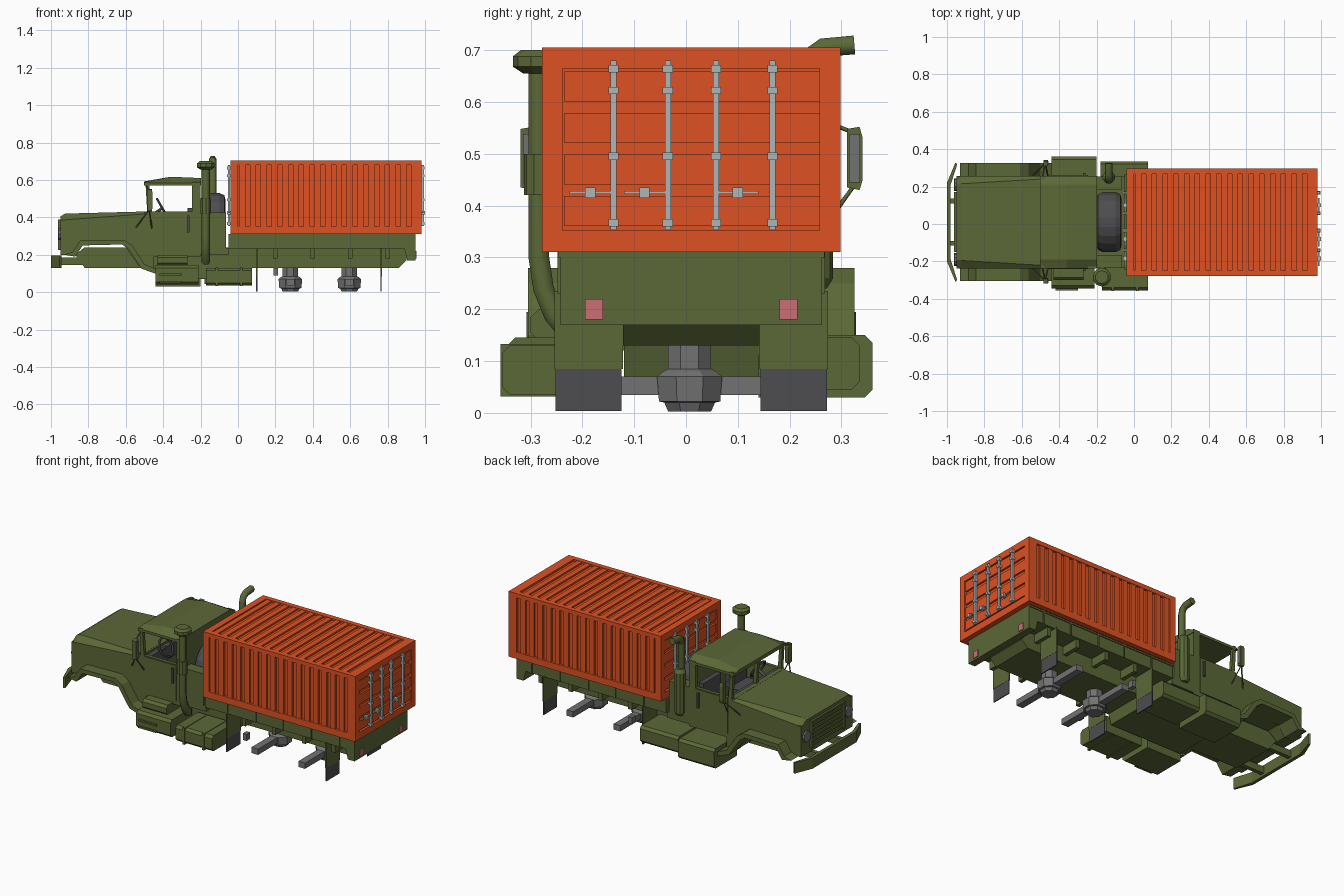
import bpy, bmesh, math
from mathutils import Vector

if "Cube" in bpy.data.objects:
    bpy.data.objects.remove(bpy.data.objects["Cube"])

C = 0.01  # the truck's centre line in y


def mat(name, r, g, b):
    m = bpy.data.materials.new(name)
    m.diffuse_color = (r, g, b, 1)
    m.use_nodes = True
    m.node_tree.nodes["Principled BSDF"].inputs["Base Color"].default_value = m.diffuse_color
    return m


GREEN = mat("olive", .105, .138, .038)
ORANGE = mat("orange", .73, .085, .017)
SILVER = mat("silver", .42, .47, .48)
DARK = mat("dark_grey", .075, .075, .08)
GREY = mat("mid_grey", .17, .17, .17)
RED = mat("lamp_red", .6, .16, .17)


def finish(name, bm, m):
    bmesh.ops.recalc_face_normals(bm, faces=bm.faces)
    me = bpy.data.meshes.new(name)
    bm.to_mesh(me)
    bm.free()
    me.materials.append(m)
    ob = bpy.data.objects.new(name, me)
    bpy.context.collection.objects.link(ob)
    return ob


def loft(name, rings, m):
    bm = bmesh.new()
    vs = [[bm.verts.new(p) for p in r] for r in rings]
    n = len(vs[0])
    for a, b in zip(vs, vs[1:]):
        for i in range(n):
            bm.faces.new((a[i], a[(i + 1) % n], b[(i + 1) % n], b[i]))
    bm.faces.new(vs[0])
    bm.faces.new(vs[-1])
    return finish(name, bm, m)


def boxes(name, items, m):
    """Several boxes (x0,x1,y0,y1,z0,z1) in one object; y is relative to the centre line."""
    bm = bmesh.new()
    for x0, x1, y0, y1, z0, z1 in items:
        vs = bmesh.ops.create_cube(bm, size=1)["verts"]
        for v in vs:
            v.co = ((x0 + x1) / 2 + v.co.x * (x1 - x0), C + (y0 + y1) / 2 + v.co.y * (y1 - y0),
                    (z0 + z1) / 2 + v.co.z * (z1 - z0))
    return finish(name, bm, m)


def side_prism(name, pts, y0, y1, m):
    return loft(name, [[(x, C + y, z) for x, z in pts] for y in (y0, y1)], m)


def lathe(name, prof, centre, axis, n, m):
    """Stack of (radius, height) rings about an axis."""
    q = Vector((0, 0, 1)).rotation_difference(Vector(axis))
    rings = [[Vector(centre) + q @ Vector((r * math.cos(t), r * math.sin(t), h))
              for t in [(i + .5) * math.tau / n for i in range(n)]] for r, h in prof]
    return loft(name, rings, m)


def tube(name, pts, r, m, res=1):
    cu = bpy.data.curves.new(name, "CURVE")
    cu.dimensions = "3D"
    cu.bevel_depth, cu.bevel_resolution, cu.use_fill_caps = r, res, True
    sp = cu.splines.new("POLY")
    sp.points.add(len(pts) - 1)
    for p, co in zip(sp.points, pts):
        p.co = (*co, 1)
    cu.materials.append(m)
    ob = bpy.data.objects.new(name, cu)
    bpy.context.collection.objects.link(ob)
    return ob


def both(items):
    """Mirror boxes across the centre line."""
    return items + [(a, b, -d, -c, e, f) for a, b, c, d, e, f in items]


# Cargo container: core, edge frame, corrugations
X0, X1, W, Z0, Z1 = -.04, .98, .288, .31, .705
boxes("container_core", [(X0 + .014, X1 - .014, -W + .014, W - .014, Z0 + .005, Z1 - .012)], ORANGE)
frame = both([(X0, X1, W - .03, W, Z0, Z0 + .04), (X0, X1, W - .03, W, Z1 - .025, Z1)])
for a, b in ((X0, X0 + .04), (X1 - .055, X1)):
    frame += both([(a, b, W - .04, W, Z0, Z1)])
    frame += [(a, b, -W, W, Z0, Z0 + .042), (a, b, -W, W, Z1 - .04, Z1)]
boxes("container_frame", frame, ORANGE)
boxes("container_side_ribs", both([(.006 + i * .0575, .039 + i * .0575, W - .02, W - .002, Z0 + .03, Z1 - .02)
                                   for i in range(16)]), ORANGE)
boxes("container_roof_ribs", [(.006 + i * .0575, .039 + i * .0575, -W + .02, W - .02, Z1 - .02, Z1 - .002)
                              for i in range(16)], ORANGE)

# Both door ends: panels, lock rods, brackets and handles
for end, xe, s in (("rear", X1, 1), ("front", X0, -1)):
    def xr(a, b):
        return tuple(sorted((xe + s * a, xe + s * b)))
    boxes(end + "_door_panels", [(*xr(-.02, -.003), -.245, .255, z - .029, z + .029)
                                 for z in (.39, .47, .55, .63)], ORANGE)
    rods, hand = [], []
    for y, d in ((-.15, -1), (-.045, -1), (.048, 1), (.157, 1)):
        rods.append((*xr(.002, .014), y - .006, y + .006, .353, .68))
        rods += [(*xr(-.003, .018), y - .01, y + .01, z - .007, z + .007) for z in (.367, .495, .622, .664)]
        h = y - .045 if d < 0 else y + .042
        hand += [(*xr(-.003, .02), h - .01, h + .01, .415, .435),
                 (*xr(.004, .012), h - .04, h + .04, .422, .428)]
    boxes(end + "_lock_rods", rods, SILVER)
    boxes(end + "_lock_handles", hand[:-2], SILVER)

# Cargo bed with ribs, tail panel, lamps
side_prism("bed", [(-.05, .31), (.95, .31), (.95, .17), (.905, .17), (.89, .23), (-.05, .23)], -.252, .252, GREEN)
boxes("bed_ribs", both([(x - .004, x + .004, .25, .258, .23, .31) for x in (.1, .29, .47, .66, .85)]
                       + [(-.05, .95, .25, .257, .3, .31)]), GREEN)
boxes("tail_lamps", both([(.945, .955, .17, .205, .18, .22)]), RED)
side_prism("chassis_frame", [(-.82, .24), (.9, .24), (.9, .17), (.86, .13), (-.82, .13), (-.87, .2)], -.132, .132, GREEN)
side_prism("gearbox", [(-.47, .14), (.08, .14), (.06, .07), (-.42, .07)], -.13, .13, GREEN)
boxes("bed_cross_beams", [(x - .012, x + .012, -.24, .24, .18, .23) for x in (.2, .4, .6, .8)], GREEN)
for x, n in ((.1, "front"), (.765, "rear")):
    boxes(n + "_flap_hangers", both([(x - .004, x + .004, .132, .264, .085, .235)]), GREEN)
    boxes(n + "_mud_flaps", both([(x - .003, x + .003, .134, .262, .004, .09)]), DARK)

# Rear axles with differentials
for i, x in enumerate((.28, .595)):
    boxes("axle_beam_%d" % i, [(x - .022, x + .022, -.25, .25, .035, .07)], GREY)
    lathe("differential_%d" % i, [(.045, .003), (.053, .02), (.064, .022), (.068, .07), (.055, .08), (.045, .085),
                                  (.045, .13)], (x, C - .003, 0), (0, 0, 1), 8, GREY)

# Hood with wheel arches, tapered top
side_prism("hood_lower", [(-.95, .385), (-.95, .2), (-.88, .2), (-.83, .255), (-.61, .255), (-.53, .14), (-.45, .12),
                          (-.45, .4), (-.5, .4)], -.247, .247, GREEN)


def hood_ring(x, w, z, wt, zt):
    return [(x, C + y, q) for y, q in ((-w, .36), (-w, z), (-wt, zt), (wt, zt), (w, z), (w, .36))]


loft("hood_top", [hood_ring(-.95, .246, .375, .2, .405), hood_ring(-.925, .247, .387, .205, .42),
                  hood_ring(-.47, .247, .42, .232, .432)], GREEN)
# Grille, head lamps
boxes("grille_slats", [(-.958, -.945, -.14, .14, .235 + i * .024, .248 + i * .024) for i in range(6)]
      + [(-.962, -.945, -.16, .16, .378, .388)] + both([(-.962, -.945, .145, .16, .225, .388)]), GREEN)
for s in (-1, 1):
    lathe("head_lamp", [(.034, 0), (.034, .014), (.022, .016)], (-.947, C + s * .2, .31), (-1, 0, 0), 10, GREY)

# Front fenders
FEND = [(-.93, .2), (-.885, .215), (-.845, .275), (-.61, .28), (-.565, .25), (-.5, .15), (-.43, .12),
        (-.43, .095), (-.515, .125), (-.585, .23), (-.62, .255), (-.83, .25), (-.87, .19)]
for s in (-1, 1):
    side_prism("front_fender", FEND, s * .2, s * .315, GREEN)

# Bumper with swept ends
half = [(-1, .21), (-.955, .318), (-.945, .31), (-.98, .2)]
bump = [half[0], half[1], half[2], half[3]] + [(x, -y) for x, y in reversed(half)]
loft("bumper", [[(x, C + y, z) for x, y in bump] for z in (.13, .195)], GREEN)
boxes("bumper_brackets", both([(-.985, -.82, .1, .125, .145, .185)]), GREEN)

# Cab: tub, pillars, roof
boxes("cab_walls", both([(-.49, -.2, .227, .247, .2, .432)])
      + [(-.5, -.48, -.24, .24, .2, .432), (-.22, -.2, -.247, .247, .2, .59), (-.5, -.2, -.247, .247, .19, .21)]
      + both([(-.245, -.2, .227, .247, .43, .59)]), GREEN)
for y in (-.237, 0, .237):
    side_prism("windshield_pillar", [(-.485, .42), (-.495, .59), (-.475, .59), (-.462, .42)], y - .01, y + .01, GREEN)


def roof_ring(x, z):
    return [(x, C + y, q) for y, q in ((-.247, .57), (-.247, .585), (-.2, z), (.2, z), (.247, .585), (.247, .57))]


loft("cab_roof", [roof_ring(-.503, .592), roof_ring(-.36, .617), roof_ring(-.197, .61)], GREEN)
boxes("door_panels", both([(-.46, -.245, .245, .251, .215, .428)]), GREEN)
boxes("door_handles", both([(-.272, -.26, .25, .262, .32, .41)]), DARK)

# Cab interior
boxes("seats", both([(-.37, -.26, .04, .21, .21, .33), (-.27, -.24, .04, .21, .33, .45)]), DARK)
boxes("dashboard", [(-.48, -.44, -.225, .225, .34, .42)], DARK)
bpy.ops.mesh.primitive_torus_add(major_radius=.055, minor_radius=.007, major_segments=16, minor_segments=6,
                                 location=(-.405, C - .12, .45), rotation=(0, math.radians(60), 0))
wheel = bpy.context.object
wheel.name = "steering_wheel"
wheel.data.materials.append(DARK)
tube("steering_column", [(-.46, C - .12, .41), (-.405, C - .12, .45)], .009, DARK)

# Mirrors with brackets
for s in (-1, 1):
    y = C + s * .315
    loft("mirror", [[(x, y + a, z) for a, z in ((-.014, .435), (.01, .43), (.016, .45), (.016, .53), (.01, .552),
                                                (-.014, .548))] for x in (-.485, -.46)], GREEN)
    boxes("mirror_glass", [(-.461, -.457, y - C - .01, y - C + .011, .445, .538)], GREY)
    for p in (((-.55, C + s * .24, .34), (-.475, y, .44)), ((-.49, C + s * .24, .57), (-.475, y, .54)),
              ((-.46, C + s * .245, .34), (-.475, y, .44))):
        tube("mirror_bracket", p, .004, GREEN, 0)

# Spare wheel upright behind the cab, in its carrier
lathe("spare_tyre", [(.09, -.045), (.13, -.065), (.15, -.06), (.162, -.035), (.162, .035), (.15, .06), (.13, .065),
                     (.09, .045)], (-.133, C, .37), (1, 0, 0), 20, DARK)
boxes("spare_carrier", both([(-.2, -.065, .175, .245, .22, .425)]) + [(-.2, -.05, -.245, .245, .2, .235)], GREEN)

# Air intake with mushroom cap on one side
IX, IY = -.172, -.284
tube("intake_pipe", [(IX, -.23, .16), (IX, -.255, .19), (IX, -.275, .24), (IX, IY, .3), (IX, IY, .67)], .023, GREEN)
lathe("intake_cap", [(.03, .655), (.05, .668), (.05, .688), (.035, .7)], (IX, IY, 0), (0, 0, 1), 10, GREEN)
lathe("intake_sleeve", [(.029, .42), (.029, .5)], (IX, IY, 0), (0, 0, 1), 10, GREEN)
# Exhaust stack with curved outlet on the other side
tube("exhaust_pipe", [(-.135, .235, .2), (-.135, .235, .66), (-.135, .243, .69), (-.135, .265, .705),
                      (-.135, .325, .71)], .021, GREEN)
lathe("exhaust_shield", [(.022, .24), (.034, .26), (.034, .5), (.022, .52)], (-.135, .25, 0), (0, 0, 1), 10, GREEN)


# Fuel tank, step and storage boxes under the cab
def chest(name, x0, x1, y0, y1, z0, z1, c=.015):
    pts = [(y0, z0), (y1 - c * (1 if y1 > y0 else -1), z0), (y1, z0 + c), (y1, z1 - c),
           (y1 - c * (1 if y1 > y0 else -1), z1), (y0, z1)]
    return loft(name, [[(x, y, z) for y, z in pts] for x in (x0, x1)], GREEN)


chest("right_step_box", -.44, -.21, -.14, -.345, .04, .145)
chest("right_upper_box", -.43, -.27, -.14, -.3, .14, .2)
chest("right_tank", -.17, .075, -.14, -.355, .035, .13)
chest("left_step_box", -.44, -.2, .14, .36, .03, .15)
chest("left_tank", -.18, .075, .14, .335, .045, .145)
boxes("step_treads", [(-.42, -.3, -.365, -.35, .09, .1), (-.42, -.3, -.365, -.35, .05, .06)], GREEN)
boxes("tank_straps", [(x, x + .014, -.368, -.16, .032, .133) for x in (-.12, .01)], GREEN)
boxes("side_lamps", both([(.19, .215, .2, .235, .09, .13)]), GREY)
